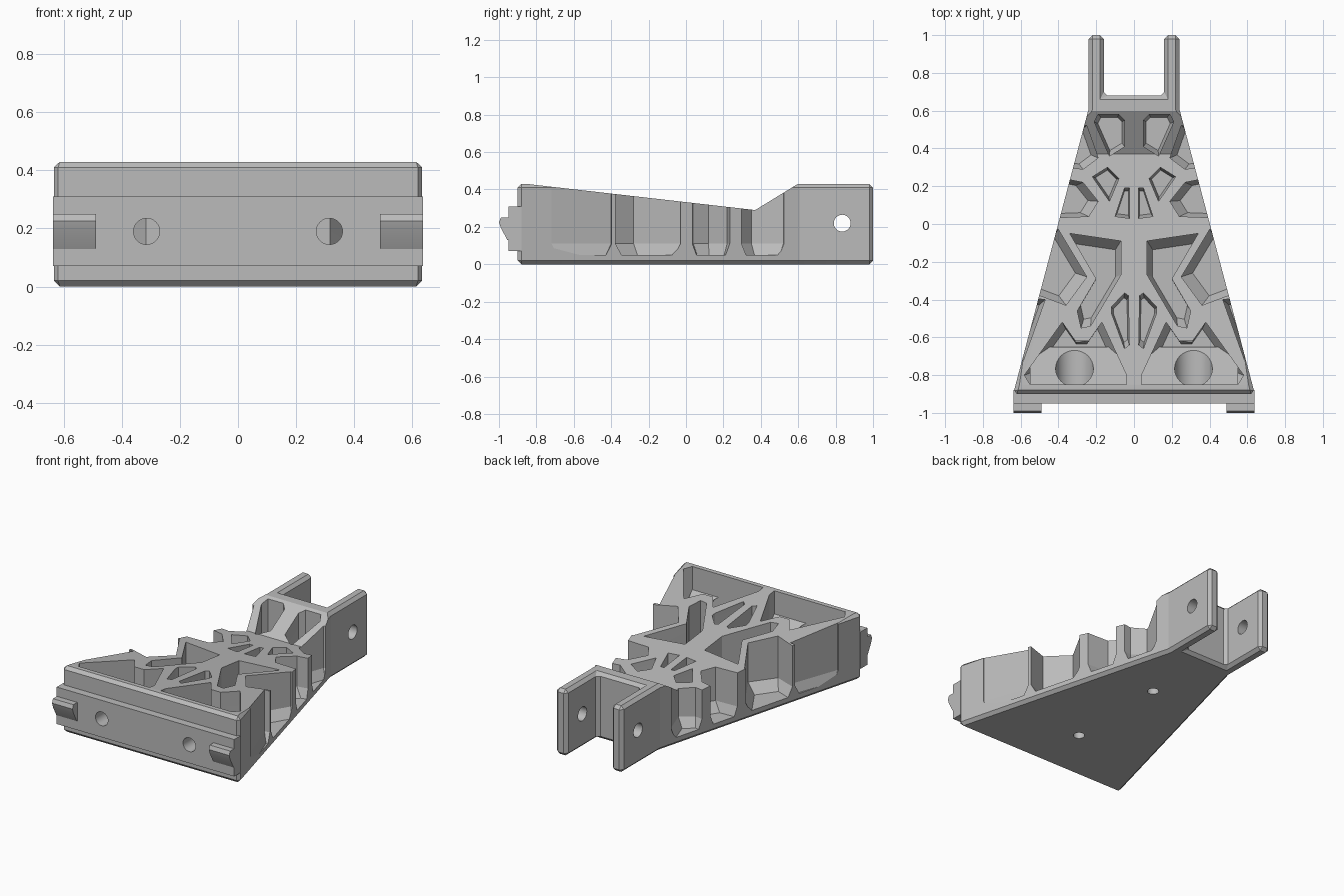
import bpy
import bmesh
import math
from mathutils import Vector, Matrix

default_cube = bpy.data.objects.get("Cube")
if default_cube:
    bpy.data.objects.remove(default_cube, do_unlink=True)

grey = bpy.data.materials.new("plain_grey")
grey.use_nodes = True
colour = (0.5, 0.5, 0.5, 1)
grey.diffuse_color = colour
grey.node_tree.nodes["Principled BSDF"].inputs["Base Color"].default_value = colour

FLOOR, FILLET, TOP = 0.05, 0.11, 0.6


def make_object(name, bm):
    bmesh.ops.recalc_face_normals(bm, faces=bm.faces)
    mesh = bpy.data.meshes.new(name)
    bm.to_mesh(mesh)
    bm.free()
    mesh.materials.append(grey)
    obj = bpy.data.objects.new(name, mesh)
    bpy.context.collection.objects.link(obj)
    return obj


def loft(name, rings):
    """Solid through matching rings of points, capped at both ends."""
    bm = bmesh.new()
    loops = [[bm.verts.new(p) for p in ring] for ring in rings]
    count = len(loops[0])
    for low, high in zip(loops, loops[1:]):
        for i in range(count):
            j = (i + 1) % count
            bm.faces.new((low[i], low[j], high[j], high[i]))
    bm.faces.new(loops[0][::-1])
    bm.faces.new(loops[-1])
    return make_object(name, bm)


def extrude_x(name, profile, x0, x1):
    return loft(name, [[(x, y, z) for y, z in profile] for x in (x0, x1)])


def rod(name, centre, radius, length, axis):
    bm = bmesh.new()
    turn = Vector((0, 0, 1)).rotation_difference(Vector(axis)).to_matrix().to_4x4()
    bmesh.ops.create_cone(bm, cap_ends=True, segments=32, radius1=radius, radius2=radius,
                          depth=length, matrix=Matrix.Translation(centre) @ turn)
    return make_object(name, bm)


def apply_modifier(obj, mod):
    with bpy.context.temp_override(object=obj, active_object=obj, selected_objects=[obj]):
        bpy.ops.object.modifier_apply(modifier=mod.name)


def combine(obj, tool, operation="DIFFERENCE"):
    tool.hide_render = True
    mod = obj.modifiers.new("combine", "BOOLEAN")
    mod.operation = operation
    mod.solver = "EXACT"
    mod.object = tool
    apply_modifier(obj, mod)
    bpy.data.objects.remove(tool, do_unlink=True)


def carve(obj, points, open_side=False):
    """Cut a pocket with a sloped foot into both halves of the body."""
    pts = [Vector(p) for p in points]
    if open_side:
        centre = (pts[0] + pts[-1]) / 2
    else:
        centre = sum(pts, Vector((0, 0))) / len(pts)
    levels = [(FLOOR, 0.8), (FILLET, 1), (TOP, 1)]
    for side in (1, -1):
        rings = []
        for z, s in levels:
            ring = [centre + (p - centre) * s for p in pts]
            rings.append([(side * p.x, p.y, z) for p in ring])
        combine(obj, loft("pocket_cutter", rings))


# Tapered body with the fork at the back, edges chamfered
half = [(0.64, -0.9), (0.24, 0.61), (0.24, 1), (0.16, 1), (0.16, 0.68)]
outline = half + [(-x, y) for x, y in reversed(half)]
body = loft("bracket_body", [[(x, y, z) for x, y in outline] for z in (0, 0.43)])
bevel = body.modifiers.new("chamfer", "BEVEL")
bevel.width = 0.02
bevel.segments = 1
bevel.limit_method = "ANGLE"
apply_modifier(body, bevel)

# Sloping upper surface
slope = [(-1.1, 0.459), (-0.87, 0.432), (0.37, 0.29), (0.6, 0.431), (0.6, 0.7), (-1.1, 0.7)]
combine(body, extrude_x("slope_cutter", slope, -1, 1))

# Closed pockets between the ribs
front_pocket = [(0.04, -0.8), (0.04, -0.85), (0.55, -0.85), (0.58, -0.8),
                (0.38, -0.52), (0.31, -0.62), (0.24, -0.62), (0.17, -0.52)]
middle_pocket = [(0.07, -0.09), (0.34, -0.05), (0.2, -0.29), (0.3, -0.46),
                 (0.28, -0.55), (0.23, -0.54), (0.07, -0.27)]
spine_pocket = [(0.03, -0.38), (0.05, -0.365), (0.12, -0.44),
                (0.12, -0.47), (0.05, -0.66), (0.025, -0.64)]
upper_spine_pocket = [(0.025, 0.19), (0.05, 0.19), (0.1, 0.04), (0.025, 0.03)]
rear_pocket = [(0.05, 0.55), (0.08, 0.58), (0.19, 0.58), (0.21, 0.54), (0.13, 0.36), (0.05, 0.41)]
link_pocket = [(0.08, 0.24), (0.14, 0.3), (0.22, 0.25), (0.13, 0.12)]
for pocket in (front_pocket, middle_pocket, spine_pocket,
               upper_spine_pocket, rear_pocket, link_pocket):
    carve(body, pocket)

# Niches open to the flanks
niches = [
    [(0.66, -0.7), (0.585, -0.72), (0.47, -0.4), (0.6, -0.39)],
    [(0.6, -0.34), (0.36, -0.43), (0.25, -0.28), (0.4, -0.03), (0.5, -0.02)],
    [(0.5, 0.03), (0.24, 0.04), (0.19, 0.12), (0.27, 0.22), (0.42, 0.25)],
    [(0.42, 0.31), (0.27, 0.29), (0.19, 0.35), (0.25, 0.52), (0.34, 0.55)],
]
for niche in niches:
    carve(body, niche, open_side=True)

# Tongue along the front face
tongue = [(-0.95, 0.07), (-0.95, 0.31), (-0.88, 0.31), (-0.88, 0.07)]
combine(body, extrude_x("tongue", tongue, -0.638, 0.638), "UNION")

# Locating tabs, screw ramps, screw channels and front holes
tab = [(-0.94, 0.25), (-0.99, 0.25), (-1, 0.225), (-0.99, 0.195), (-0.955, 0.13), (-0.94, 0.13)]
ramp = [(-0.65, 0.07), (-0.87, 0.3), (-0.87, 0.04), (-0.65, 0.04)]
for side in (1, -1):
    combine(body, extrude_x("tab", tab, side * 0.49, side * 0.637), "UNION")
    combine(body, extrude_x("ramp", ramp, side * 0.03, side * 0.55), "UNION")
    x = side * 0.315
    combine(body, rod("channel_cutter", (x, -0.73, 0.19), 0.1, 0.24, (0, 1, 0)))
    combine(body, rod("screw_cutter", (x, -0.9, 0.19), 0.045, 0.3, (0, 1, 0)))

# Pin hole through the fork and blind holes underneath
combine(body, rod("pin_cutter", (0, 0.835, 0.22), 0.045, 1, (1, 0, 0)))
for y in (-0.52, 0.18):
    combine(body, rod("underside_cutter", (0, y, 0), 0.035, 0.09, (0, 0, 1)))

# Smooth only the round holes
bpy.ops.object.select_all(action="DESELECT")
body.select_set(True)
bpy.context.view_layer.objects.active = body
bpy.ops.object.shade_smooth_by_angle(angle=math.radians(14))
